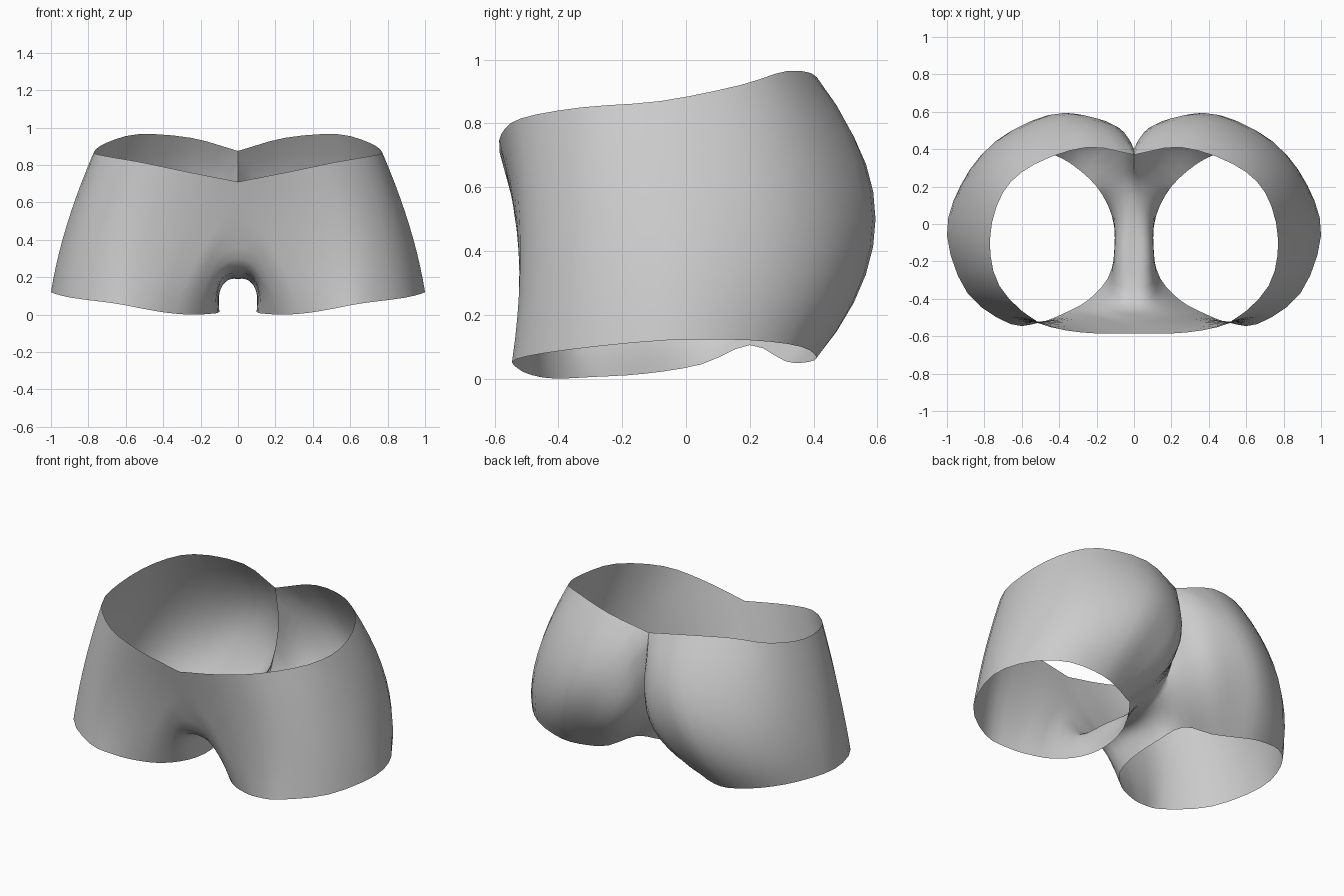
import bpy, bmesh, math
from mathutils import Vector

STEPS_AROUND = 3   # samples between neighbouring key points
STEPS_DOWN = 10    # rows from the waist and seam to the leg hem

cube = bpy.data.objects.get("Cube")
if cube:
    bpy.data.objects.remove(cube, do_unlink=True)


def spline(points, closed):
    """Smooth curve through key points; the last point is left out."""
    pts = [Vector(p) for p in points]
    if closed:
        pts = [pts[-1]] + pts + pts[:2]
    else:
        pts = [2 * pts[0] - pts[1]] + pts + [2 * pts[-1] - pts[-2]]
    curve = []
    for a, b, c, d in zip(pts, pts[1:], pts[2:], pts[3:]):
        for i in range(STEPS_AROUND):
            t = i / STEPS_AROUND
            curve.append(0.5 * (2 * b + (c - a) * t
                                + (2 * a - 5 * b + 4 * c - d) * t ** 2
                                + (3 * b - a - 3 * c + d) * t ** 3))
    return curve


# Waistband of the left half, front centre to back centre
waist = [(0, -.585, .71), (.28, -.58, .765), (.52, -.52, .815),
         (.72, -.33, .85), (.77, -.08, .87), (.7, .17, .92),
         (.53, .32, .965), (.25, .41, .945), (0, .37, .875)]

# Centre seam, back centre through the crotch to front centre
seam = [waist[-1], (0, .4, .6), (0, .28, .3), (0, .08, .2),
        (0, -.17, .2), (0, -.42, .25), (0, -.505, .43), waist[0]]

# Fullest line of the cloth, halfway between the outer edge and the hem
middle = [(.22, -.508, .38), (.42, -.525, .4), (.64, -.5, .43),
          (.83, -.34, .46), (.915, -.07, .48), (.86, .23, .5),
          (.7, .45, .5), (.44, .585, .5), (.24, .572, .48),
          (.12, .485, .33), (.1, .25, .2), (.08, .06, .16),
          (.09, -.15, .17), (.1, -.385, .19), (.14, -.483, .32)]

# Leg hem
hem = [(.38, -.48, .01), (.5, -.525, .03), (.66, -.535, .06),
       (.89, -.37, .09), (1, -.06, .12), (.93, .2, .12),
       (.78, .36, .1), (.58, .41, .065), (.43, .37, .05),
       (.32, .31, .055), (.2, .2, .105), (.12, .05, .045),
       (.1, -.13, .015), (.14, -.29, .005), (.25, -.41, 0)]

outer_loop = spline(waist, False) + spline(seam, False)
middle_loop = spline(middle, True)
hem_loop = spline(hem, True)

# Loft the left half as rings from the outer loop down to the hem
bm = bmesh.new()
rings = []
for row in range(STEPS_DOWN + 1):
    t = row / STEPS_DOWN
    top, mid, low = (1 - t) * (1 - 2 * t), 4 * t * (1 - t), t * (2 * t - 1)
    rings.append([bm.verts.new(a * top + b * mid + c * low)
                  for a, b, c in zip(outer_loop, middle_loop, hem_loop)])
for upper, lower in zip(rings, rings[1:]):
    for i in range(len(upper)):
        j = (i + 1) % len(upper)
        bm.faces.new((upper[i], lower[i], lower[j], upper[j]))

# Mirror to the right half and weld along the centre seam
bmesh.ops.mirror(bm, geom=bm.verts[:] + bm.edges[:] + bm.faces[:],
                 axis='X', merge_dist=.0005)
bmesh.ops.remove_doubles(bm, verts=bm.verts[:], dist=.0005)
bmesh.ops.recalc_face_normals(bm, faces=bm.faces[:])
side_face = max(bm.faces, key=lambda f: f.calc_center_median().x)
if side_face.normal.x < 0:
    bmesh.ops.reverse_faces(bm, faces=bm.faces[:])

mesh = bpy.data.meshes.new("shorts")
bm.to_mesh(mesh)
bm.free()
shorts = bpy.data.objects.new("shorts", mesh)
bpy.context.collection.objects.link(shorts)

# Plain grey cloth
cloth = bpy.data.materials.new("grey cloth")
cloth.use_nodes = True
colour = (.6, .6, .6, 1)
cloth.diffuse_color = colour
cloth.node_tree.nodes["Principled BSDF"].inputs["Base Color"].default_value = colour
mesh.materials.append(cloth)

bpy.ops.object.select_all(action='DESELECT')
shorts.select_set(True)
bpy.context.view_layer.objects.active = shorts
bpy.ops.object.shade_smooth_by_angle(angle=math.radians(60))
